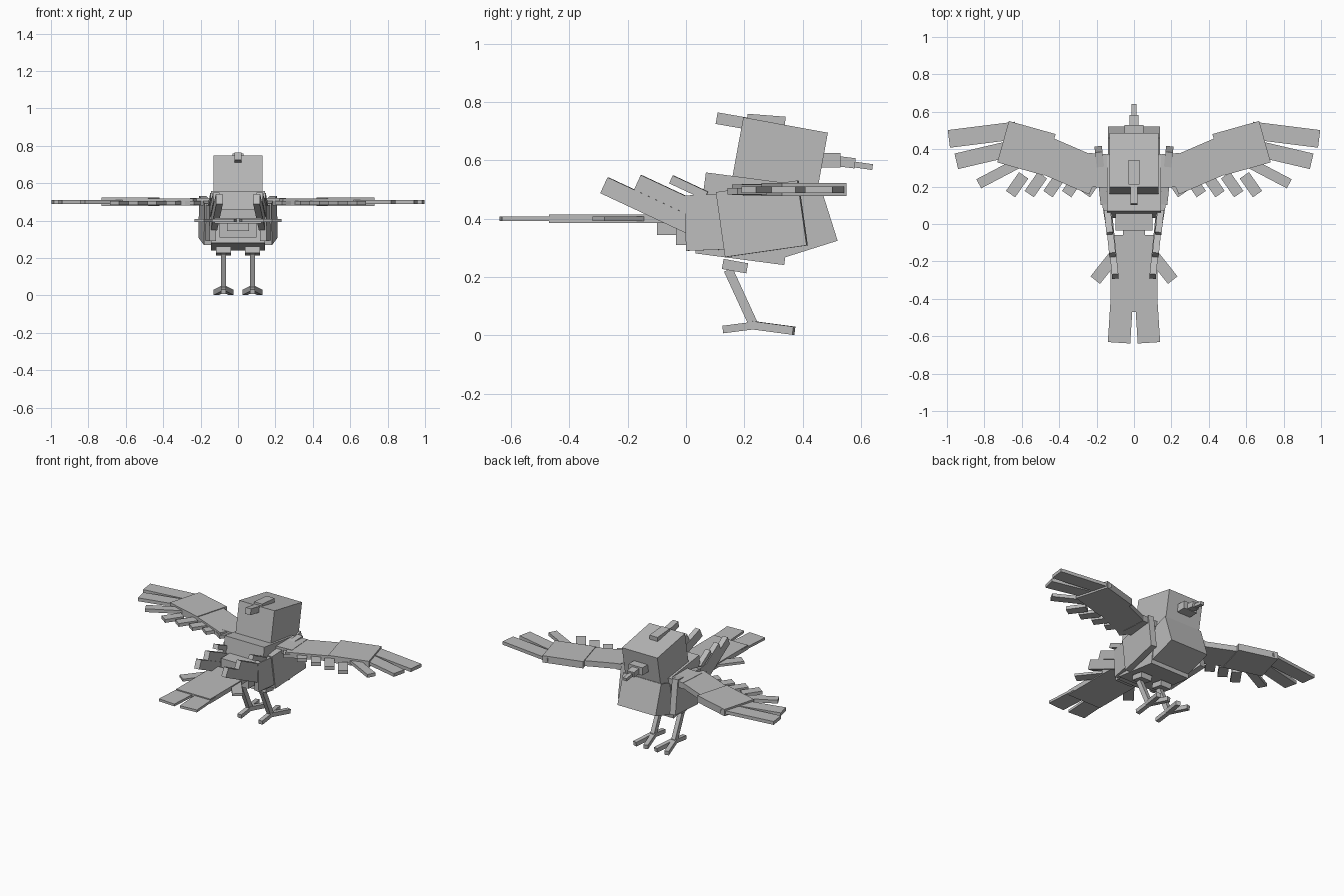
import bpy
from math import atan2, hypot
from mathutils import Vector, Euler

default_cube = bpy.data.objects.get("Cube")
if default_cube:
    bpy.data.objects.remove(default_cube, do_unlink=True)

GREY = (0.5, 0.5, 0.5, 1)
grey = bpy.data.materials.new("plain_grey")
grey.use_nodes = True
grey.diffuse_color = GREY
grey.node_tree.nodes["Principled BSDF"].inputs["Base Color"].default_value = GREY


def plank(name, start, end, width, height):
    """Box whose long axis runs from start to end, kept level from side to side."""
    start, end = Vector(start), Vector(end)
    axis = end - start
    bpy.ops.mesh.primitive_cube_add(size=1, location=(start + end) / 2)
    part = bpy.context.object
    part.name = name
    part.scale = (width, axis.length, height)
    pitch = atan2(axis.z, hypot(axis.x, axis.y))
    part.rotation_euler = Euler((pitch, 0, atan2(-axis.x, axis.y)))
    part.data.materials.append(grey)


def central(name, back, front, width, height):
    """Plank on the centre line, given by (y, z) at its back and front."""
    plank(name, (0, *back), (0, *front), width, height)


def pair(name, start, end, width, height):
    """The same plank on the left and, mirrored, on the right."""
    for label, side in (("left", 1), ("right", -1)):
        mirror = Vector((side, 1, 1))
        plank(label + "_" + name, Vector(start) * mirror, Vector(end) * mirror,
              width, height)


# Body and head
central("body", back=(.05, .42), front=(.355, .38), width=.29, height=.28)
central("chest", back=(.3, .36), front=(.49, .42), width=.28, height=.2)
central("neck", back=(.15, .48), front=(.45, .455), width=.26, height=.12)
central("head", back=(.175, .63), front=(.465, .577), width=.26, height=.24)
central("crest_front", back=(.21, .74), front=(.34, .73), width=.06, height=.04)
central("crest_back", back=(.105, .745), front=(.22, .725), width=.04, height=.04)

# Beak, stepping down to the tip
central("beak_base", back=(.44, .6), front=(.53, .6), width=.1, height=.05)
central("beak_middle", back=(.5, .6), front=(.58, .59), width=.05, height=.035)
central("beak_tip", back=(.55, .59), front=(.64, .577), width=.025, height=.02)

# Flank panels
pair("flank_front", start=(.16, .12, .38), end=(.19, .4, .42), width=.04, height=.225)
pair("flank_back", start=(.135, 0, .385), end=(.16, .15, .39), width=.035, height=.19)

# Feathers raised behind the flanks, each one shorter and further out
for number, (label, height) in enumerate((("long", .06), ("middle", .055), ("short", .03))):
    tip = Vector((.1 + .015 * number, -.28 + .115 * number, .515 + .01 * number))
    sweep = Vector((.03, .3, -.14)) * (1 - .3 * number)
    pair("raised_feather_" + label, start=tip, end=tip + sweep, width=.035, height=height)

# Tail
central("rump", back=(-.035, .385), front=(.1, .385), width=.2, height=.15)
central("tail_root", back=(-.1, .38), front=(.05, .38), width=.12, height=.07)
central("tail_base", back=(-.47, .4), front=(-.06, .4), width=.25, height=.03)
pair("tail_feather", start=(.08, -.635, .4), end=(.065, -.4, .4), width=.12, height=.016)
pair("tail_side_feather", start=(.207, -.3, .4), end=(.08, -.14, .4), width=.065, height=.016)

# Wing arm
WING_Z = 0.5
pair("shoulder", start=(.11, .28, WING_Z), end=(.25, .29, WING_Z), width=.18, height=.04)
pair("wing_inner", start=(.2, .25, WING_Z), end=(.49, .375, WING_Z), width=.2, height=.036)
pair("wing_outer", start=(.45, .37, WING_Z), end=(.7, .44, WING_Z), width=.23, height=.045)

# Long feathers fan backward from the wing end, narrowing as they go
for number in range(3):
    taper = number * number
    root = (.63, .5 - .09 * number, WING_Z)
    tip = (.99 - .04 * taper, .455 - .12 * number, WING_Z)
    pair("long_wing_feather", start=root, end=tip, width=.095 - .01 * taper, height=.022)

# Short feathers repeat along the trailing edge
for number in range(5):
    tip = Vector((.66 - .1 * number, .16, WING_Z - .005))
    inward = Vector((-.07, .1, 0))
    pair("short_wing_feather", start=tip + inward, end=tip, width=.06, height=.022)

# Legs and feet
LEG_X = 0.077
pair("thigh", start=(LEG_X, .126, .245), end=(LEG_X, .21, .23), width=.08, height=.035)
pair("shin", start=(LEG_X, .145, .225), end=(LEG_X, .23, .04), width=.028, height=.032)
pair("back_toe", start=(LEG_X, .126, .02), end=(LEG_X, .25, .036), width=.028, height=.026)
for label, splay in (("outer", .04), ("inner", -.04)):
    pair(label + "_toe", start=(LEG_X, .22, .036), end=(LEG_X + splay, .37, .016),
         width=.028, height=.028)
